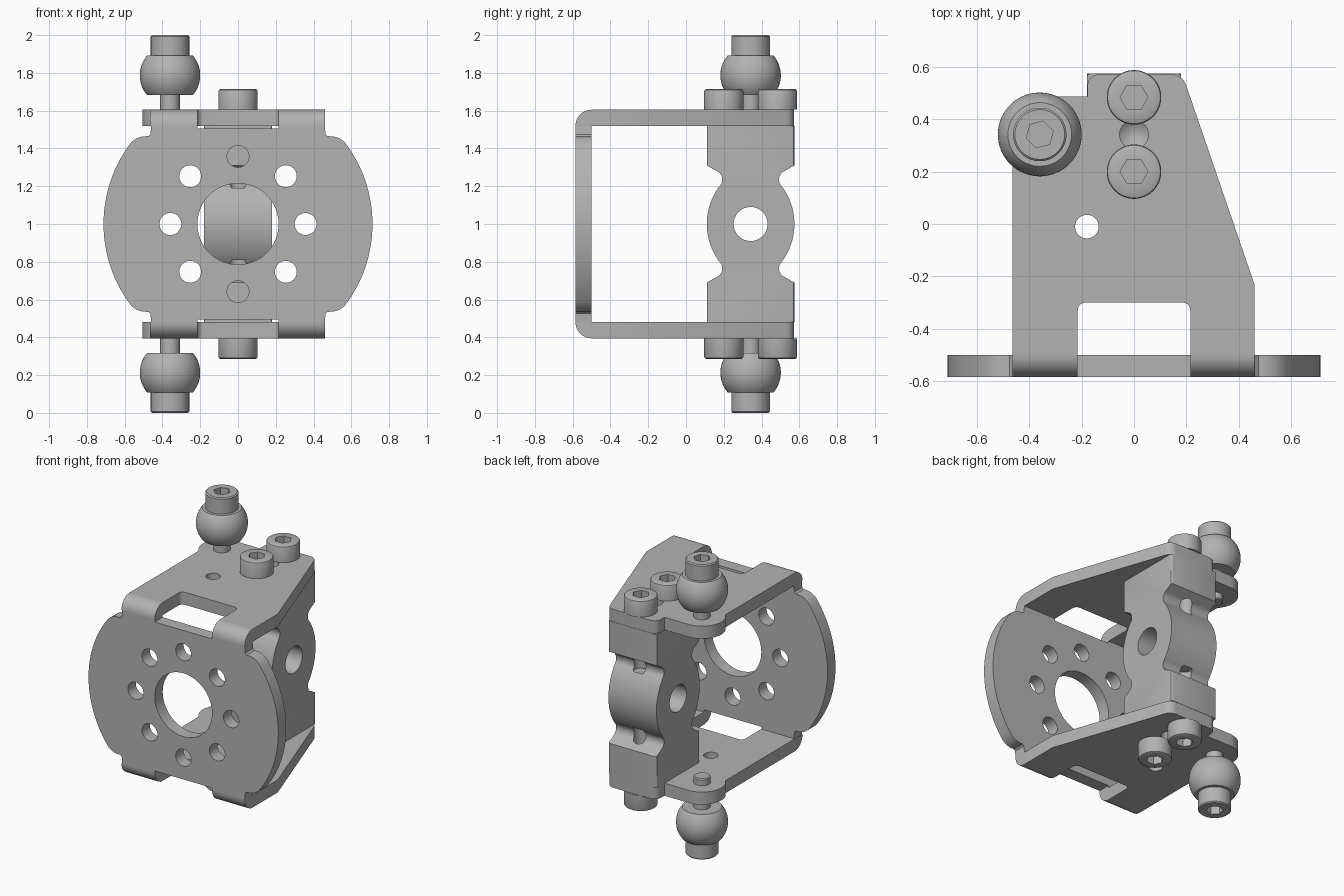
import bpy, bmesh, math
from mathutils import Vector

cube = bpy.data.objects.get("Cube")
if cube:
    bpy.data.objects.remove(cube, do_unlink=True)

MID = 1.0      # height of the horizontal mirror plane
BY = 0.342     # y of the block and ball stud axis

grey = bpy.data.materials.new("metal grey")
grey.use_nodes = True
COL = (0.45, 0.45, 0.45, 1)
grey.diffuse_color = COL
grey.node_tree.nodes["Principled BSDF"].inputs["Base Color"].default_value = COL


def make(name, bm):
    bmesh.ops.recalc_face_normals(bm, faces=bm.faces)
    me = bpy.data.meshes.new(name)
    bm.to_mesh(me)
    bm.free()
    me.materials.append(grey)
    ob = bpy.data.objects.new(name, me)
    ob.location.z = MID
    bpy.context.collection.objects.link(ob)
    return ob


def select(obs):
    bpy.ops.object.select_all(action='DESELECT')
    for o in obs:
        o.select_set(True)
    bpy.context.view_layer.objects.active = obs[0]


def arc(cx, cy, r, a0, a1, n=10):
    return [(cx + r * math.cos(math.radians(a0 + (a1 - a0) * i / n)),
             cy + r * math.sin(math.radians(a0 + (a1 - a0) * i / n))) for i in range(n + 1)]


def circle(cx, cy, r, n=40, turn=0):
    return arc(cx, cy, r, turn, turn + 360, n)[:-1]


def prism(name, pts, axis, lo, hi):
    """Extrude a 2D outline along an axis."""
    place = {'x': lambda u, v, w: (w, u, v),
             'y': lambda u, v, w: (u, w, v),
             'z': lambda u, v, w: (u, v, w)}[axis]
    bm = bmesh.new()
    face = bm.faces.new([bm.verts.new(place(u, v, lo)) for u, v in pts])
    ext = bmesh.ops.extrude_face_region(bm, geom=[face])
    top = [g for g in ext['geom'] if isinstance(g, bmesh.types.BMVert)]
    bmesh.ops.translate(bm, verts=top, vec=place(0, 0, hi - lo))
    return make(name, bm)


def lathe(name, prof, cx, cy, n=48):
    """Spin an (r, z) profile that starts and ends on the axis."""
    bm = bmesh.new()
    vs = [bm.verts.new((r, 0, z)) for r, z in prof]
    es = [bm.edges.new(p) for p in zip(vs, vs[1:])]
    bmesh.ops.spin(bm, geom=vs + es, axis=(0, 0, 1), cent=(0, 0, 0),
                   angle=math.tau, steps=n, use_merge=True)
    bmesh.ops.remove_doubles(bm, verts=bm.verts, dist=1e-5)
    bmesh.ops.translate(bm, verts=bm.verts, vec=(cx, cy, 0))
    return make(name, bm)


def cut(ob, cutters):
    for c in cutters:
        c.hide_render = True
        m = ob.modifiers.new("cut", 'BOOLEAN')
        m.operation, m.solver, m.object = 'DIFFERENCE', 'EXACT', c
        bpy.context.view_layer.update()
        select([ob])
        bpy.ops.object.modifier_apply(modifier=m.name)
        bpy.data.objects.remove(c, do_unlink=True)
    return ob


def smooth(ob):
    select([ob])
    bpy.ops.object.shade_smooth_by_angle(angle=math.radians(30))


def mirrored(ob, name):
    """Copy of a part flipped to the underside."""
    bm = bmesh.new()
    bm.from_mesh(ob.data)
    for v in bm.verts:
        v.co.z = -v.co.z
    bmesh.ops.reverse_faces(bm, faces=bm.faces)
    return make(name, bm)


# Front plate: rounded disc with square ears that run into the bends
quarter = ([(0.215, 0.505), (0.215, 0.52), (0.46, 0.52), (0.463, 0.475), (0.475, 0.465), (0.505, 0.464),
            (0.535, 0.455)] + arc(0, 0, 0.712, 37.5, 0, 14))
right = quarter + [(x, -z) for x, z in reversed(quarter[:-1])]
front = prism("front_plate", right + [(-x, z) for x, z in reversed(right)], 'y', -0.585, -0.5)
holes = [circle(0, 0, 0.215, 64)]
holes += [circle(0.358 * math.cos(k * math.pi / 4), 0.358 * math.sin(k * math.pi / 4), 0.058, 32)
          for k in range(8)]
cut(front, [prism("cutter", h, 'y', -0.7, -0.4) for h in holes])

# Arm plate with slot, lobe for the ball stud and slanted side
outline = ([(-0.215, -0.5)] + arc(-0.185, -0.33, 0.03, 180, 90, 5)
           + arc(0.185, -0.33, 0.03, 90, 0, 5) + [(0.215, -0.5), (0.46, -0.5), (0.46, -0.23)]
           + arc(0.142, 0.512, 0.06, 18, 90, 6) + arc(-0.133, 0.527, 0.045, 90, 180, 6)
           + [(-0.178, 0.487)] + arc(-0.36, BY, 0.145, 90, 223.6, 20) + [(-0.465, -0.5)])
arm = prism("arm", outline, 'z', 0.52, 0.605)
cut(arm, [prism("cutter", circle(-0.18, -0.01, 0.045, 32), 'z', 0.4, 0.7),
          prism("cutter", circle(0, BY, 0.055, 32), 'z', 0.4, 0.7)])

# Rounded bends joining front plate and arms
corner = [(-0.5, 0.52)] + arc(-0.5, 0.52, 0.085, 90, 180, 10)
bends = [prism("bend", corner, 'x', a, b) for a, b in ((-0.465, -0.215), (0.215, 0.46))]
lower = [mirrored(o, "lower_part") for o in [arm] + bends]
select([front, arm] + bends + lower)
bpy.ops.object.join()
front.name = "bracket"
smooth(front)

# Spacer block: waisted profile with cross bore
q = ([(0.232, 0.52), (0.232, 0.31)] + arc(0.2, 0.235, 0.05, 113, 225, 10)
     + arc(-0.1, 0, 0.332, 36, 0, 12))
side = q + [(d, -z) for d, z in reversed(q[:-1])]
side += [(-d, z) for d, z in reversed(side)]
block = prism("spacer_block", [(BY + d, z) for d, z in side], 'x', -0.18, 0.18)

# Slightly eased upright corners
bm = bmesh.new()
bm.from_mesh(block.data)
upright = [e for e in bm.edges
           if abs(e.verts[0].co.x - e.verts[1].co.x) < 1e-4
           and abs(e.verts[0].co.y - e.verts[1].co.y) < 1e-4
           and abs(e.verts[0].co.z - e.verts[1].co.z) > 0.15]
bmesh.ops.bevel(bm, geom=upright, offset=0.012, segments=3, profile=0.5, affect='EDGES')
bm.to_mesh(block.data)
bm.free()

# Cross bore, screw holes and countersunk centre marks
SCREW_Y = (BY - 0.142, BY + 0.142)
cutters = [prism("cutter", circle(BY, 0, 0.09, 48), 'x', -0.4, 0.4)]
for s in (1, -1):
    for y in SCREW_Y:
        cutters.append(prism("cutter", circle(0, y, 0.045, 24), 'z',
                             min(s * 0.19, s * 0.4), max(s * 0.19, s * 0.4)))
    cutters.append(lathe("cutter", [(0, s * 0.47), (0.055, s * 0.515), (0.055, s * 0.56),
                                    (0, s * 0.56)], 0, BY, 32))
cut(block, cutters)
smooth(block)


def socket(cx, cy, r, lo, turn):
    return prism("cutter", circle(cx, cy, r, 6, turn), 'z', lo, lo + 0.3)


# Cap screws
for label, y in zip(("front", "back"), SCREW_Y):
    prof = [(0, 0.38), (0.045, 0.38), (0.045, 0.605), (0.104, 0.605), (0.104, 0.703),
            (0.101, 0.71), (0.094, 0.714), (0, 0.714)]
    screw = lathe("upper_%s_screw" % label, prof, 0, y)
    cut(screw, [socket(0, y, 0.053, 0.66, 0)])
    smooth(screw)
    smooth(mirrored(screw, "lower_%s_screw" % label))

# Ball studs: threaded end, neck, truncated ball and cap
CX, R, ZC = -0.36, 0.16, 0.787
ball = [(r, ZC + h) for r, h in arc(0, 0, R, -40.5, 40.5, 20)]
prof = ([(0, 0.475), (0.046, 0.475), (0.052, 0.481), (0.052, ball[0][1])] + ball
        + [(0.102, ball[-1][1]), (0.102, 0.993), (0.095, 1.0), (0, 1.0)])
stud = lathe("upper_ball_stud", prof, CX, BY, 64)
cut(stud, [socket(CX, BY, 0.053, 0.94, 15)])
smooth(stud)
smooth(mirrored(stud, "lower_ball_stud"))
